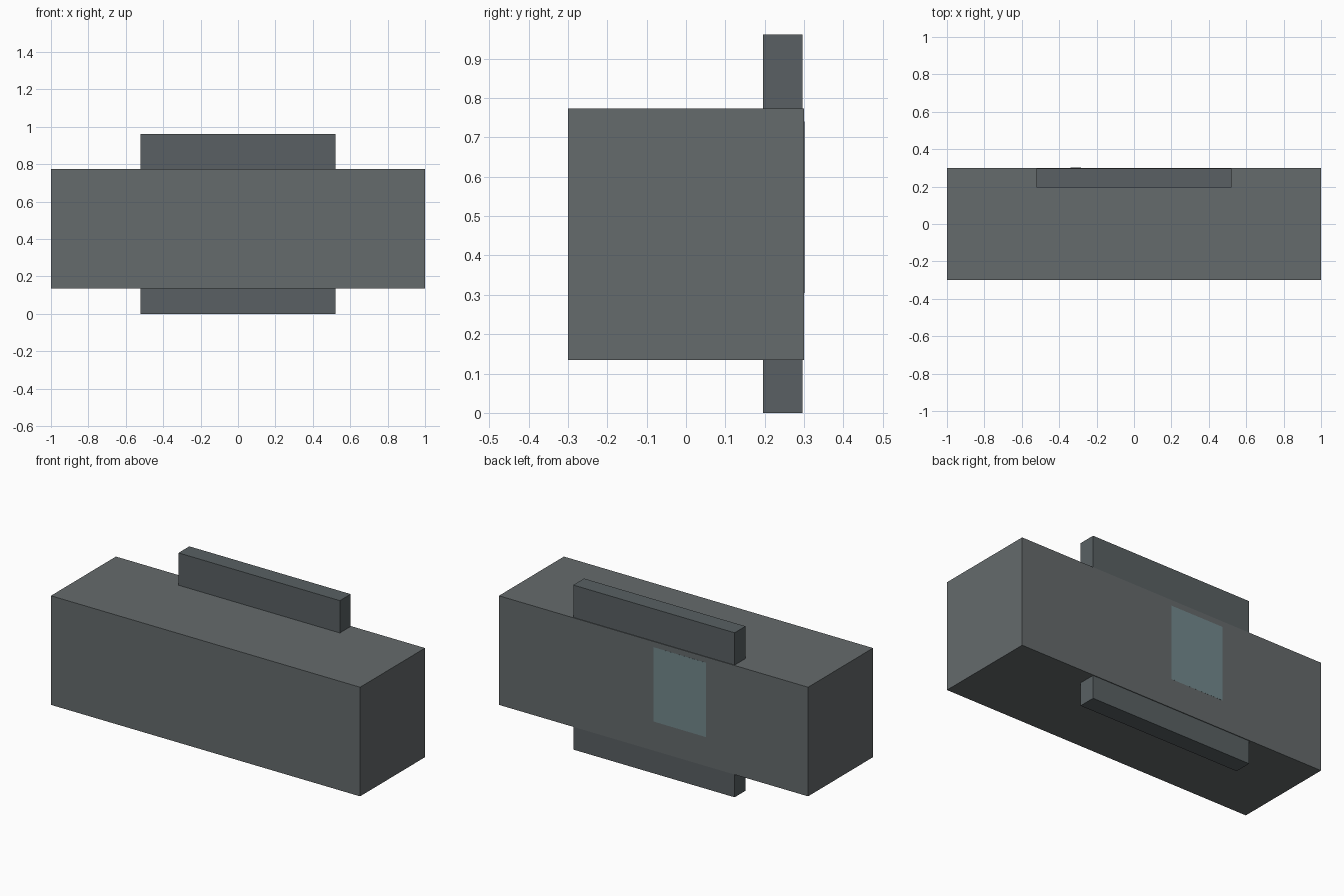
import bpy
from math import radians

if "Cube" in bpy.data.objects:
    bpy.data.objects.remove(bpy.data.objects["Cube"])


def material(name, rgb):
    m = bpy.data.materials.new(name)
    m.diffuse_color = (*rgb, 1)
    m.use_nodes = True
    m.node_tree.nodes["Principled BSDF"].inputs["Base Color"].default_value = m.diffuse_color
    return m


def box(name, x, y, z, mat):
    """Box spanning the given (min, max) ranges."""
    spans = (x, y, z)
    bpy.ops.mesh.primitive_cube_add(size=1, location=[(a + b) / 2 for a, b in spans])
    ob = bpy.context.object
    ob.name = name
    ob.scale = [b - a for a, b in spans]
    ob.data.materials.append(mat)
    return ob


body_grey = material("body_grey", (0.13, 0.145, 0.15))
plate_grey = material("plate_grey", (0.10, 0.118, 0.125))
panel_teal = material("panel_teal", (0.17, 0.25, 0.265))

# Long main block
box("main_block", (-1, 1), (-0.3, 0.3), (0.135, 0.773), body_grey)

# Upright plate passing through the block near its back
box("upright_plate", (-0.522, 0.522), (0.196, 0.296), (0, 0.962), plate_grey)

# Thin tinted panel, nearly flush with the back face and very slightly turned
panel = box("back_panel", (-0.34, 0.34), (0.29, 0.3), (0.305, 0.74), panel_teal)
panel.rotation_euler.z = radians(-0.15)
